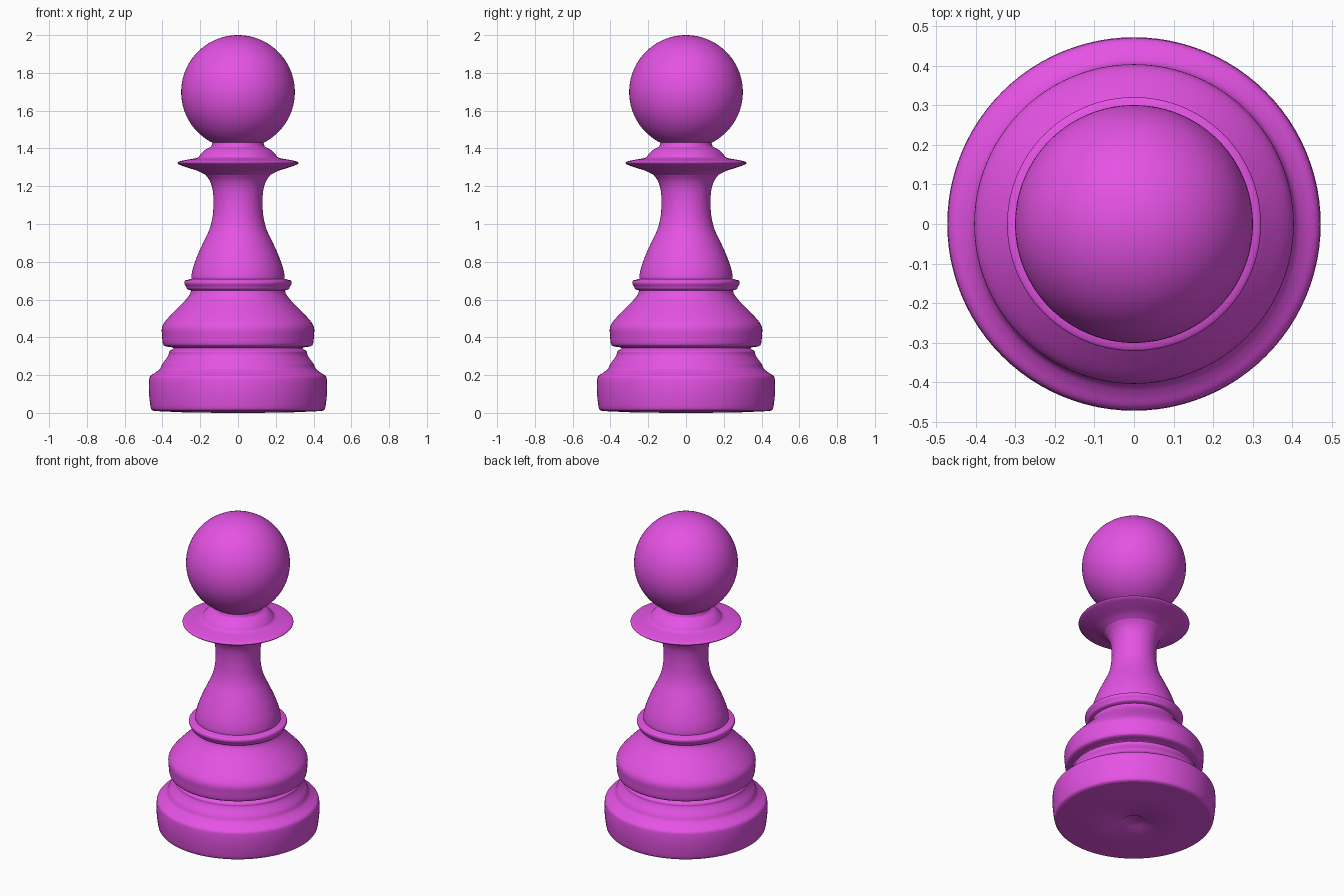
import bpy, bmesh, math
from mathutils import Vector

if "Cube" in bpy.data.objects:
    bpy.data.objects.remove(bpy.data.objects["Cube"])

SIDES = 96

magenta = bpy.data.materials.new("magenta")
magenta.diffuse_color = (0.78, 0.085, 0.78, 1)
magenta.use_nodes = True
magenta.node_tree.nodes["Principled BSDF"].inputs["Base Color"].default_value = magenta.diffuse_color


def smooth_curve(points, steps=4):
    """Catmull-Rom curve through the (radius, height) points."""
    p = [Vector(q) for q in points]
    p = [p[0] * 2 - p[1]] + p + [p[-1] * 2 - p[-2]]
    out = []
    for i in range(1, len(p) - 2):
        a, b, c, d = p[i - 1:i + 3]
        for k in range(steps):
            t = k / steps
            out.append(0.5 * (2 * b + (c - a) * t + (2 * a - 5 * b + 4 * c - d) * t * t
                              + (3 * b - a - 3 * c + d) * t ** 3))
    out.append(p[-2])
    return out


def lathe(name, profile, angle=40):
    """Turn a bottom-to-top profile around the z axis."""
    bm = bmesh.new()
    rings = []
    for r, z in profile:
        rings.append([bm.verts.new((max(r, 0) * math.cos(2 * math.pi * i / SIDES),
                                    max(r, 0) * math.sin(2 * math.pi * i / SIDES), z))
                      for i in range(SIDES)])
    for low, high in zip(rings, rings[1:]):
        for i in range(SIDES):
            j = (i + 1) % SIDES
            bm.faces.new((low[i], low[j], high[j], high[i]))
    bmesh.ops.remove_doubles(bm, verts=bm.verts, dist=1e-5)
    mesh = bpy.data.meshes.new(name)
    bm.to_mesh(mesh)
    bm.free()
    obj = bpy.data.objects.new(name, mesh)
    bpy.context.collection.objects.link(obj)
    mesh.materials.append(magenta)
    bpy.ops.object.select_all(action='DESELECT')
    obj.select_set(True)
    bpy.context.view_layer.objects.active = obj
    bpy.ops.object.shade_smooth_by_angle(angle=math.radians(angle))
    return obj


# Underside with a small centre recess
lathe("underside", [(0, 0.006), (0.06, 0.006), (0.068, 0), (0.27, 0.002), (0.445, 0.01)])

# Wide foot and its cove moulding
lathe("foot", smooth_curve([(0.445, 0.01), (0.46, 0.022), (0.468, 0.07), (0.472, 0.12),
                            (0.471, 0.17), (0.464, 0.195), (0.435, 0.215), (0.412, 0.235),
                            (0.400, 0.26), (0.378, 0.29), (0.367, 0.31), (0.365, 0.325),
                            (0.345, 0.338)]))

# Rounded belly above the groove
lathe("belly", smooth_curve([(0.345, 0.338), (0.345, 0.346), (0.385, 0.353), (0.398, 0.368),
                             (0.402, 0.41), (0.403, 0.45), (0.385, 0.485), (0.335, 0.54),
                             (0.285, 0.59), (0.257, 0.625), (0.248, 0.648)]))

# Narrow ring
lathe("ring", smooth_curve([(0.248, 0.648), (0.268, 0.655), (0.276, 0.67), (0.284, 0.685),
                            (0.281, 0.7), (0.265, 0.705), (0.247, 0.71)]))

# Flared stem
lathe("stem", smooth_curve([(0.247, 0.71), (0.246, 0.73), (0.236, 0.775), (0.212, 0.84),
                            (0.18, 0.91), (0.152, 0.97), (0.136, 1.03), (0.13, 1.09),
                            (0.13, 1.14), (0.136, 1.19), (0.15, 1.23), (0.172, 1.26)]))

# Thin disc collar and neck
lathe("collar", smooth_curve([(0.172, 1.26), (0.21, 1.28), (0.265, 1.298), (0.308, 1.313),
                              (0.321, 1.323), (0.308, 1.332), (0.265, 1.341), (0.215, 1.351),
                              (0.198, 1.37), (0.175, 1.392), (0.145, 1.408), (0.138, 1.42),
                              (0.135, 1.432)]))

# Ball head, open where it meets the neck
R, start = 0.301, math.asin(-0.268 / 0.301)
arc = [start + (math.pi / 2 - start) * i / 40 for i in range(41)]
lathe("head", [(R * math.cos(a), 1.699 + R * math.sin(a)) for a in arc])
